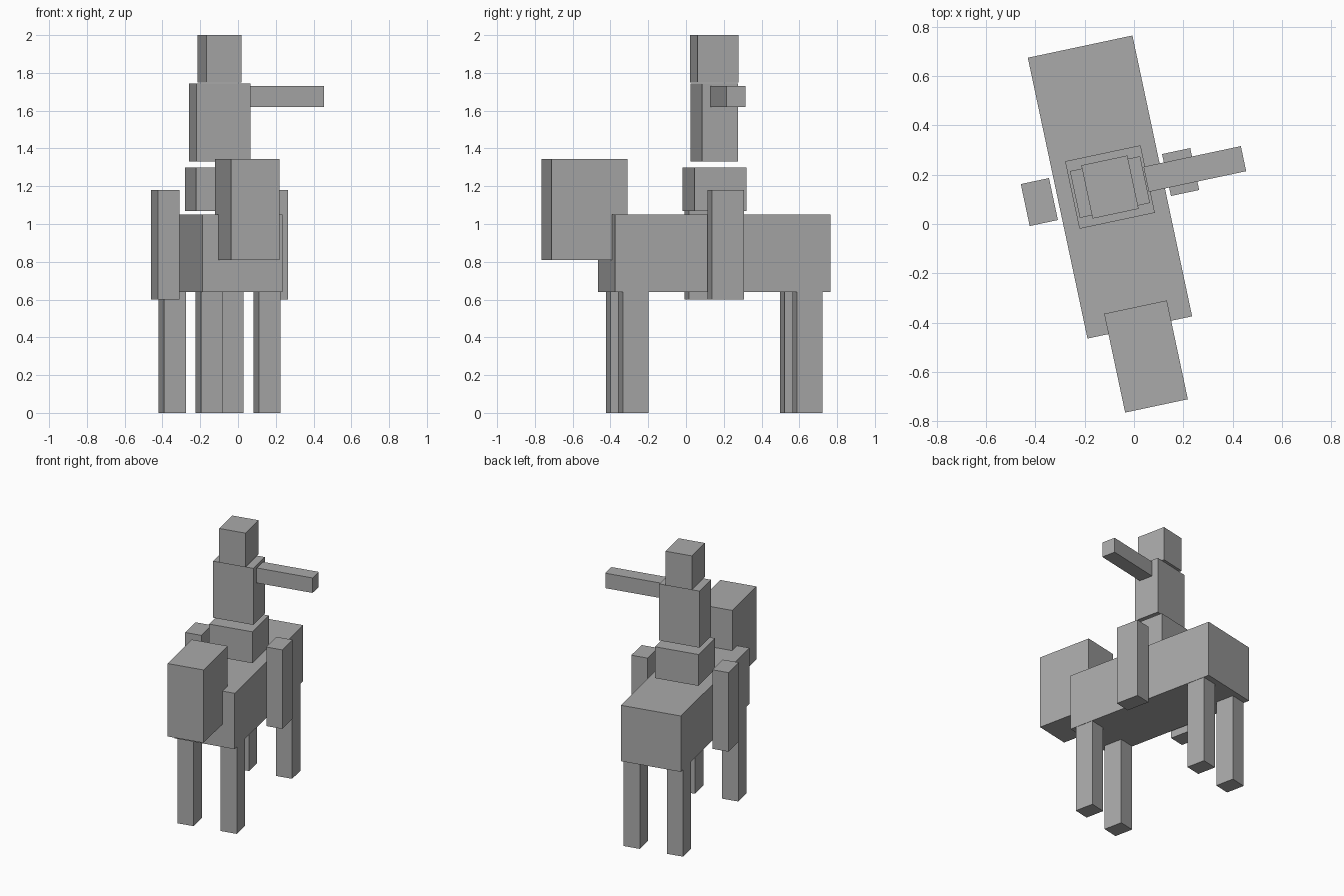
import bpy
from math import radians
from mathutils import Matrix

cube = bpy.data.objects.get("Cube")
if cube:
    bpy.data.objects.remove(cube, do_unlink=True)

grey = bpy.data.materials.new("plain grey")
grey.use_nodes = True
colour = (0.4, 0.4, 0.4, 1)
grey.diffuse_color = colour
grey.node_tree.nodes["Principled BSDF"].inputs["Base Color"].default_value = colour

# The whole figure is turned about the middle of the mount's body
PLACE = Matrix.Translation((-0.0975, 0.15, 0)) @ Matrix.Rotation(radians(12), 4, "Z")


def box(name, x, y, width, depth, bottom, top):
    """Flat-sided block, x and y measured from the middle of the body."""
    bpy.ops.mesh.primitive_cube_add(size=1)
    ob = bpy.context.object
    ob.name = name
    ob.data.transform(Matrix.Diagonal((width, depth, top - bottom, 1)))
    ob.matrix_world = PLACE @ Matrix.Translation((x, y, (bottom + top) / 2))
    ob.data.materials.append(grey)


# Mount
box("mount_body", 0, 0, 0.434, 1.165, 0.64, 1.05)
box("mount_head", 0, -0.703, 0.26, 0.41, 0.81, 1.345)

# Rider
box("rider_hips", 0, 0, 0.313, 0.28, 1.07, 1.3)
box("rider_torso", 0, 0, 0.291, 0.194, 1.33, 1.745)
box("rider_head", 0, 0, 0.191, 0.221, 1.75, 2.0)
box("rider_left_arm", 0.352, 0, 0.404, 0.104, 1.62, 1.73)

# Paired legs
for side, s in (("right", -1), ("left", 1)):
    box(f"rider_{side}_leg", s * 0.293, 0, 0.117, 0.174, 0.6, 1.18)
    for end, e in (("front", -1), ("rear", 1)):
        box(f"mount_{end}_{side}_leg", s * 0.156, e * 0.471, 0.117, 0.14, 0, 0.64)
